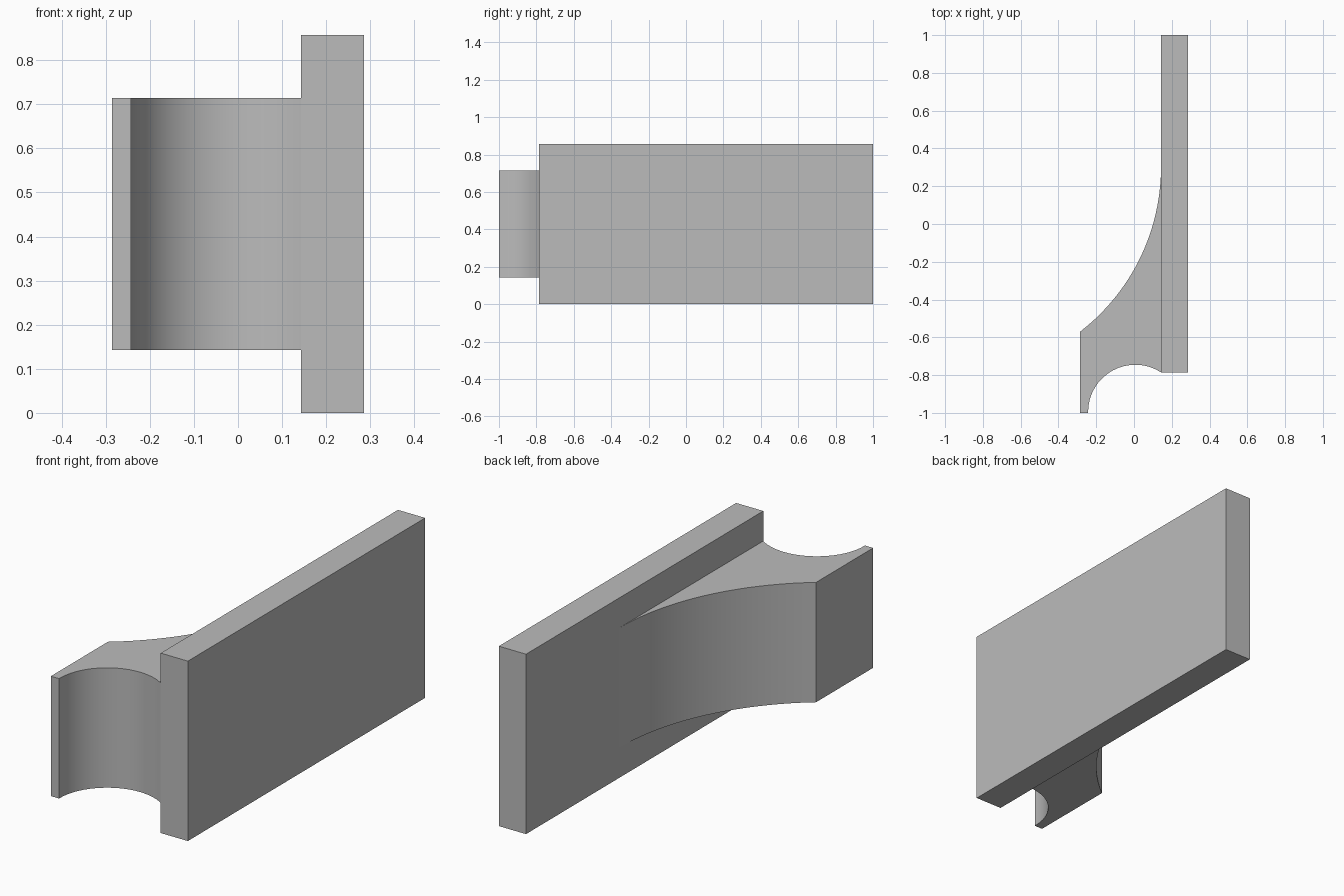
import bpy, bmesh
from math import atan2, cos, sin, pi, sqrt

if "Cube" in bpy.data.objects:
    bpy.data.objects.remove(bpy.data.objects["Cube"], do_unlink=True)

grey = bpy.data.materials.new("plain grey")
grey.use_nodes = True
colour = (0.5, 0.5, 0.5, 1)
grey.diffuse_color = colour
grey.node_tree.nodes["Principled BSDF"].inputs["Base Color"].default_value = colour


def extrude_profile(name, outline, bottom, top):
    """Raise a closed outline in the ground plane into a solid."""
    bm = bmesh.new()
    face = bm.faces.new([bm.verts.new((x, y, bottom)) for x, y in outline])
    raised = bmesh.ops.extrude_face_region(bm, geom=[face])["geom"]
    verts = [v for v in raised if isinstance(v, bmesh.types.BMVert)]
    bmesh.ops.translate(bm, verts=verts, vec=(0, 0, top - bottom))
    bmesh.ops.recalc_face_normals(bm, faces=bm.faces)
    mesh = bpy.data.meshes.new(name)
    bm.to_mesh(mesh)
    bm.free()
    mesh.materials.append(grey)
    obj = bpy.data.objects.new(name, mesh)
    bpy.context.collection.objects.link(obj)
    bpy.ops.object.select_all(action="DESELECT")
    obj.select_set(True)
    bpy.context.view_layer.objects.active = obj
    bpy.ops.object.shade_smooth_by_angle(angle=pi / 6)
    return obj


def arc(cx, cy, radius, start, end, steps):
    angles = [start + (end - start) * i / steps for i in range(steps + 1)]
    return [(cx + radius * cos(a), cy + radius * sin(a)) for a in angles]


inner, outer = 0.143, 0.286

# Upright plate
extrude_profile("plate", [(inner, -0.786), (outer, -0.786), (outer, 1), (inner, 1)], 0, 0.857)

# Bracket: long concave flank running out tangent to the plate
R, flank_y = 1.1, 0.301
flank_x = inner - R
tip_dx = -outer - flank_x
flank = arc(flank_x, flank_y, R, 0, -atan2(sqrt(R * R - tip_dx ** 2), tip_dx), 20)

# Bracket: round scoop in the front end
scoop_x, scoop_y, r = 0.007, -0.995, 0.25
scoop_end = atan2(sqrt(r * r - (inner - scoop_x) ** 2), inner - scoop_x)
scoop = arc(scoop_x, scoop_y, r, pi, scoop_end, 16)

extrude_profile("bracket", flank + [(-outer, -1), (scoop[0][0], -1)] + scoop, 0.143, 0.714)
